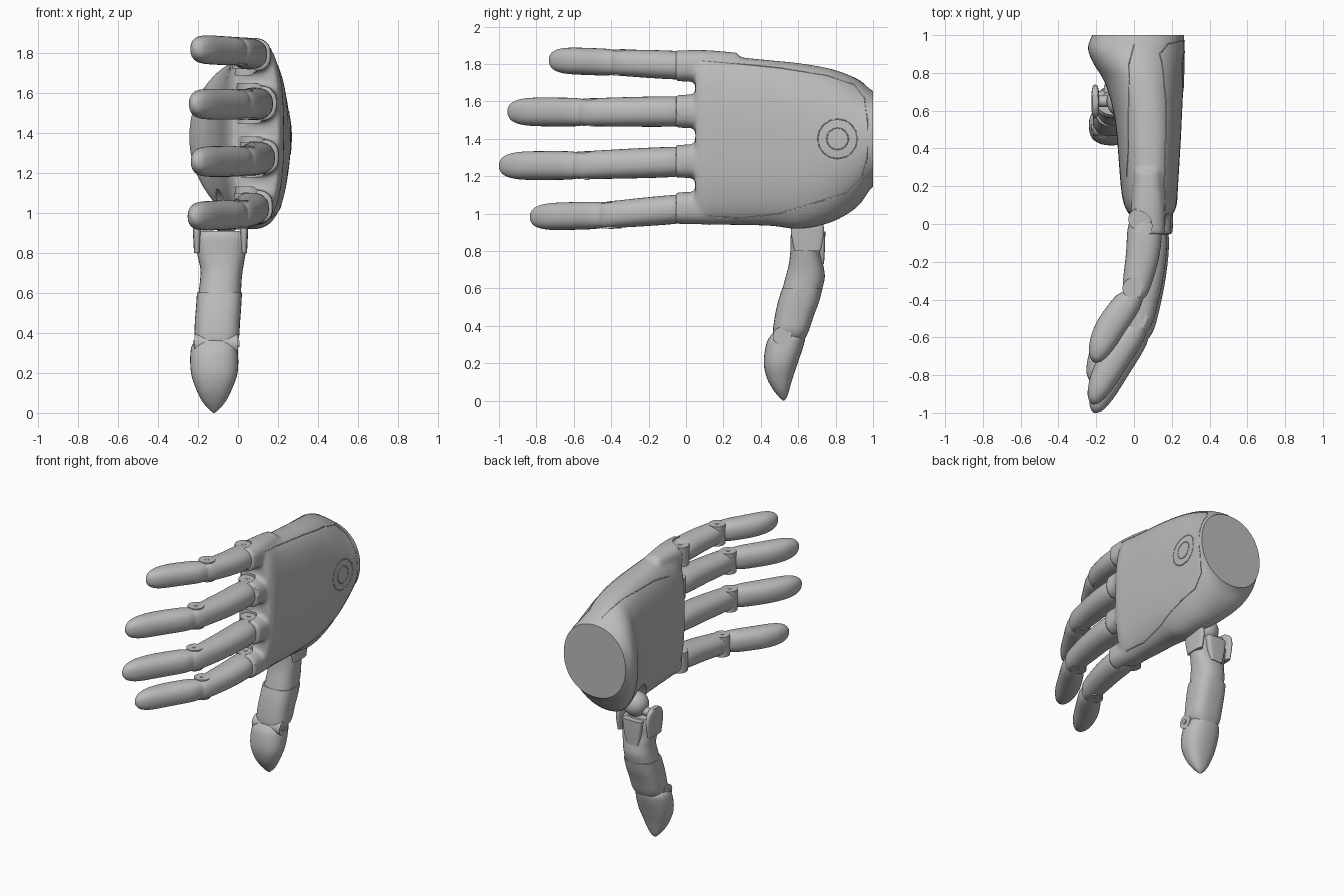
import bpy, bmesh, math
from mathutils import Vector
from mathutils.bvhtree import BVHTree

if "Cube" in bpy.data.objects:
    bpy.data.objects.remove(bpy.data.objects["Cube"], do_unlink=True)

X, Y, Z = Vector((1, 0, 0)), Vector((0, 1, 0)), Vector((0, 0, 1))

GREY = bpy.data.materials.new("satin grey")
GREY.use_nodes = True
GREY.diffuse_color = (0.5, 0.5, 0.5, 1)
GREY.node_tree.nodes["Principled BSDF"].inputs["Base Color"].default_value = (0.5, 0.5, 0.5, 1)


def add_object(name, mesh):
    ob = bpy.data.objects.new(name, mesh)
    bpy.context.scene.collection.objects.link(ob)
    mesh.materials.clear()
    mesh.materials.append(GREY)
    return ob


def from_bmesh(name, bm):
    bmesh.ops.recalc_face_normals(bm, faces=bm.faces)
    mesh = bpy.data.meshes.new(name)
    bm.to_mesh(mesh)
    bm.free()
    return add_object(name, mesh)


def smooth(ob, angle=40):
    bpy.ops.object.select_all(action='DESELECT')
    ob.select_set(True)
    bpy.context.view_layer.objects.active = ob
    bpy.ops.object.shade_smooth_by_angle(angle=math.radians(angle))


def apply_modifiers(ob):
    bpy.context.view_layer.update()
    dg = bpy.context.evaluated_depsgraph_get()
    mesh = bpy.data.meshes.new_from_object(ob.evaluated_get(dg))
    ob.modifiers.clear()
    ob.data = mesh
    mesh.materials.clear()
    mesh.materials.append(GREY)


def catmull(a, b, c, d, t):
    return 0.5 * (2 * b + (c - a) * t + (2 * a - 5 * b + 4 * c - d) * t * t
                  + (3 * b - a - 3 * c + d) * t ** 3)


def loft(bm, secs, u, v, e=2.3, seg=32, sub=4):
    """Skin rounded sections (x, y, z, half width along u, half depth along v[, exponent])."""
    secs = [tuple(s) + (e,) if len(s) == 5 else s for s in secs]
    rows, last = [], len(secs) - 1
    for i in range(last):
        q = [secs[max(0, min(last, i + k))] for k in (-1, 0, 1, 2)]
        rows += [[catmull(*c, j / sub) for c in zip(*q)] for j in range(sub)]
    rows.append(secs[-1])
    rings = []
    for x, y, z, w, h, p in rows:
        ring = []
        for k in range(seg):
            a = 2 * math.pi * k / seg
            c, s = math.cos(a), math.sin(a)
            c = math.copysign(abs(c) ** (2 / p), c)
            s = math.copysign(abs(s) ** (2 / p), s)
            ring.append(bm.verts.new(Vector((x, y, z)) + u * max(w, .002) * c + v * max(h, .002) * s))
        rings.append(ring)
    for r0, r1 in zip(rings, rings[1:]):
        for k in range(seg):
            bm.faces.new((r0[k], r0[k - 1], r1[k - 1], r1[k]))
    bm.faces.new(rings[0])
    bm.faces.new(rings[-1])


def part(name, secs, u, v, e=2.3, sub=4):
    bm = bmesh.new()
    loft(bm, secs, u, v, e, 32, sub)
    ob = from_bmesh(name, bm)
    smooth(ob)
    return ob


def rod(name, centre, axis, r, half, shade=True):
    bm = bmesh.new()
    bmesh.ops.create_cone(bm, cap_ends=True, segments=32, radius1=r, radius2=r, depth=2 * half)
    rot = Z.rotation_difference(axis).to_matrix()
    for vert in bm.verts:
        vert.co = rot @ vert.co + Vector(centre)
    ob = from_bmesh(name, bm)
    if shade:
        smooth(ob)
    return ob


def cut(ob, cutter):
    cutter.hide_render = True
    mod = ob.modifiers.new("cut", 'BOOLEAN')
    mod.operation, mod.solver, mod.object = 'DIFFERENCE', 'EXACT', cutter
    apply_modifiers(ob)
    bpy.data.objects.remove(cutter, do_unlink=True)


# name, knuckle (x, z), joint (x, y, z), tip (x, y, z), width scale
FINGERS = [
    ("little", (.06, 1.79), (.005, -.37, 1.808), (-.215, -.73, 1.82), .94),
    ("ring", (.09, 1.547), (.03, -.53, 1.542), (-.225, -.952, 1.545), 1.0),
    ("middle", (.10, 1.28), (.04, -.56, 1.258), (-.215, -.998, 1.256), 1.0),
    ("index", (.07, 1.03), (.01, -.43, .992), (-.23, -.832, .982), .96),
]

# Palm: y, low z, high z, low x, high x, roundness
PALM = [
    (1.08, 1.15, 1.62, -.20, .265, 2.1), (1.0, 1.145, 1.655, -.222, .266, 2.1),
    (.93, 1.05, 1.71, -.245, .267, 2.1), (.85, .99, 1.75, -.215, .265, 2.2),
    (.75, .945, 1.78, -.155, .262, 2.3), (.6, .918, 1.805, -.11, .255, 2.5),
    (.45, .935, 1.82, -.09, .248, 2.6), (.2, .94, 1.845, -.07, .233, 2.6),
    (.1, .94, 1.86, -.052, .226, 2.6), (.05, .955, 1.845, -.025, .205, 2.5),
]
bm = bmesh.new()
loft(bm, [(( c + d) / 2, y, (a + b) / 2, (b - a) / 2, (d - c) / 2, p)
          for y, a, b, c, d, p in PALM], Z, X, seg=64)
for name, (kx, kz), joint, tip, k in FINGERS:
    loft(bm, [(kx + .012, .28, kz, .07, .07), (kx + .014, .1, kz, .09 * k, .09),
              (kx + .012, -.055, kz, .089 * k, .094)], Z, X, e=2.5)
palm = from_bmesh("palm", bm)
rm = palm.modifiers.new("blend", 'REMESH')
rm.mode, rm.voxel_size = 'VOXEL', .013
sm = palm.modifiers.new("soften", 'SMOOTH')
sm.factor, sm.iterations = .5, 6
apply_modifiers(palm)

# Flat wrist end
bm = bmesh.new()
bm.from_mesh(palm.data)
res = bmesh.ops.bisect_plane(bm, geom=bm.verts[:] + bm.edges[:] + bm.faces[:],
                             plane_co=Y, plane_no=Y, clear_outer=True)
bmesh.ops.holes_fill(bm, edges=[g for g in res["geom_cut"] if isinstance(g, bmesh.types.BMEdge)], sides=0)
bmesh.ops.recalc_face_normals(bm, faces=bm.faces)
bm.to_mesh(palm.data)
bm.free()

# Knuckle cut-outs on the palm side, and the thumb socket
for name, (kx, kz), joint, tip, k in FINGERS:
    cut(palm, rod("cutter", (kx - .045, -.01, kz), Z, .08, .1, False))
bm = bmesh.new()
bmesh.ops.create_uvsphere(bm, u_segments=32, v_segments=20, radius=1)
for vert in bm.verts:
    vert.co = Vector((-.12 + .16 * vert.co.x, .645 + .14 * vert.co.y, .97 + .15 * vert.co.z))
cut(palm, from_bmesh("cutter", bm))
smooth(palm, 45)

# Thin seams laid on the palm surface
bm = bmesh.new()
bm.from_mesh(palm.data)
palm_tree = BVHTree.FromBMesh(bm)
bm.free()


def seam(name, pts, direction, closed=False):
    pts = [Vector(p) for p in pts]
    pairs = list(zip(pts, pts[1:] + pts[:1])) if closed else list(zip(pts, pts[1:]))
    hits = [palm_tree.ray_cast(a.lerp(b, j / 6), direction)[0] for a, b in pairs for j in range(6)]
    hits = [h for h in hits if h is not None]
    cu = bpy.data.curves.new(name, 'CURVE')
    cu.dimensions, cu.bevel_depth, cu.bevel_resolution = '3D', .003, 1
    sp = cu.splines.new('POLY')
    sp.points.add(len(hits) - 1)
    for pt, h in zip(sp.points, hits):
        pt.co = (*h, 1)
    sp.use_cyclic_u = closed
    tmp = bpy.data.objects.new("tmp", cu)
    bpy.context.scene.collection.objects.link(tmp)
    bpy.context.view_layer.update()
    dg = bpy.context.evaluated_depsgraph_get()
    mesh = bpy.data.meshes.new_from_object(tmp.evaluated_get(dg))
    bpy.data.objects.remove(tmp, do_unlink=True)
    smooth(add_object(name, mesh), 60)


for name, r in (("outer_button_ring", .106), ("inner_button_ring", .058)):
    seam(name, [(2, .81 + r * math.cos(a * math.pi / 8), 1.4 + r * math.sin(a * math.pi / 8))
                for a in range(16)], -X, True)
seam("back_shell_seam", [(2, y, z) for y, z in (
    (.12, .985), (.3, .975), (.5, 1.0), (.7, 1.06), (.86, 1.11), (.94, 1.19), (.97, 1.3),
    (.97, 1.5), (.955, 1.62), (.9, 1.69), (.75, 1.74), (.5, 1.78), (.25, 1.805), (.03, 1.825))], -X)
seam("palm_plate_seam", [(.0, .95, 3), (-.025, .85, 3), (-.03, .6, 3), (-.03, .4, 3), (-.04, .22, 3)], -Z)

# Fingers: two segments, two hinges and their pins
for name, (kx, kz), joint, tip, k in FINGERS:
    knuckle, joint, tip = Vector((kx, .03, kz)), Vector(joint), Vector(tip)
    d = (joint - knuckle).normalized()
    secs = [(*(knuckle.lerp(joint, t) + X * b), w * k, h) for t, b, w, h in (
        (0, -.01, .066, .06), (.16, .005, .080, .090), (.5, .012, .080, .088),
        (.85, .004, .076, .076), (1, 0, .073, .062), (1.08, 0, .058, .038))]
    part(name + "_lower_segment", secs, Z, d.cross(Z).normalized())
    d = (tip - joint).normalized()
    v = d.cross(Z).normalized()
    secs = []
    for t, w, h in ((-.14, .04, .02), (-.08, .062, .042), (.05, .070, .058), (.18, .076, .074),
                    (.5, .077, .078), (.72, .075, .070), (.85, .067, .056), (.94, .050, .038),
                    (.985, .026, .018), (1, .003, .003)):
        bow = .018 * math.sin(math.pi * max(0, t))
        secs.append((*(joint.lerp(tip, t) + v * bow), w * k, h))
    part(name + "_fingertip", secs, Z, v)
    lug = knuckle + Vector((-.03, -.005, 0))
    rod(name + "_knuckle_hinge", lug, Z, .06, .073 * k)
    rod(name + "_knuckle_pin", lug, Z, .014, .076 * k)
    mid = joint + Vector((-.012, .03, 0))
    rod(name + "_middle_hinge", mid, Z, .054, .074 * k)
    rod(name + "_middle_pin", mid, Z, .014, .077 * k)


# Thumb: z, low x, high x, low y, high y
def thumb(name, rows, e=2.4):
    part(name, [((a + b) / 2, (c + f) / 2, z, (b - a) / 2, (f - c) / 2)
                for z, a, b, c, f in rows], X, Y, e)


thumb("thumb_base", [(.91, -.19, .02, .575, .70), (.88, -.215, .045, .56, .72), (.8, -.205, .038, .558, .72),
                     (.72, -.188, .025, .548, .735), (.66, -.19, .018, .532, .742), (.595, -.198, .015, .515, .728)])
thumb("thumb_middle", [(.602, -.205, .02, .515, .73), (.53, -.21, .016, .492, .712), (.45, -.216, .01, .475, .682),
                       (.37, -.215, .003, .465, .655), (.32, -.19, -.03, .475, .63)], 2.8)
thumb("thumb_tip", [(.385, -.17, -.06, .49, .60), (.35, -.222, -.012, .455, .635), (.3, -.238, 0, .428, .63),
                    (.2, -.235, -.002, .416, .597), (.12, -.21, -.03, .433, .57), (.06, -.18, -.06, .465, .553),
                    (.02, -.148, -.092, .497, .54), (0, -.123, -.117, .518, .524)])
rod("thumb_tip_hinge", (-.108, .515, .345), X, .05, .109)
rod("thumb_tip_pin", (-.108, .512, .345), X, .016, .116)

# Thumb root: fork, axle, ball and back panel
for side, x in (("outer", -.205), ("inner", .03)):
    part("thumb_fork_" + side, [(x, .65, .80, .015, .07), (x, .65, .9, .02, .088), (x, .65, .965, .02, .075),
                                (x, .65, .995, .016, .035)], X, Y, 3)
rod("thumb_axle", (-.088, .65, .95), X, .03, .135)
bm = bmesh.new()
bmesh.ops.create_uvsphere(bm, u_segments=32, v_segments=16, radius=.085)
bmesh.ops.translate(bm, verts=bm.verts, vec=(-.06, .65, .985))
smooth(from_bmesh("thumb_ball", bm))
part("thumb_back_panel", [(-.085, .715, .905, .075, .03), (-.085, .715, .82, .065, .028),
                          (-.085, .718, .73, .045, .02)], X, Y, 5)
